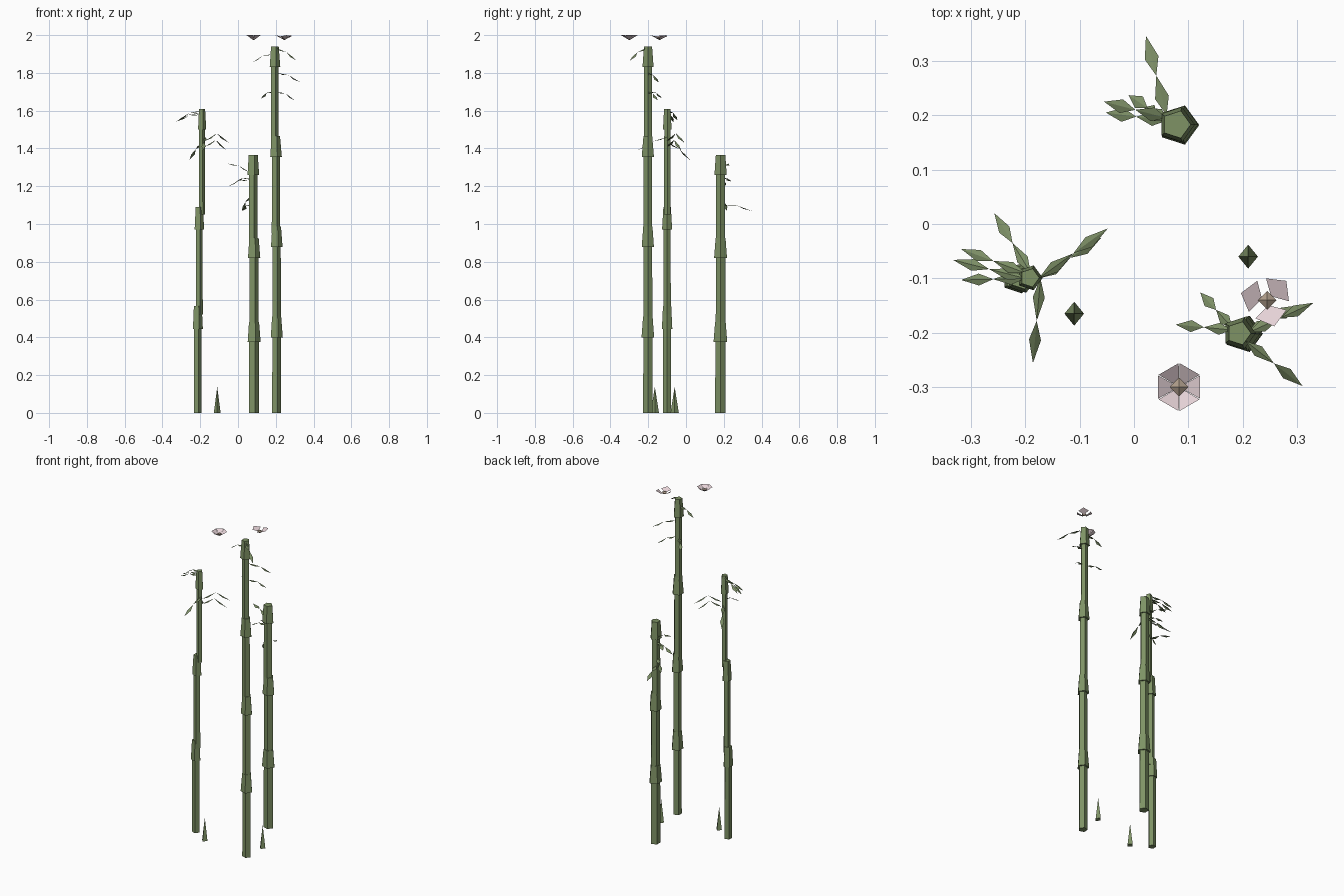
import bpy
from math import sin, cos, pi, radians
from mathutils import Vector


def material(name, rgb):
    m = bpy.data.materials.new(name)
    m.diffuse_color = (*rgb, 1)
    return m


GREEN = material("green", (0.21, 0.29, 0.13))
LEAF = material("leaf_green", (0.20, 0.27, 0.13))
PINK = material("petal_pink", (0.78, 0.64, 0.67))
TAN = material("flower_tan", (0.42, 0.33, 0.25))


def make(name, verts, faces, mat):
    me = bpy.data.meshes.new(name)
    me.from_pydata([tuple(v) for v in verts], [], faces)
    me.materials.append(mat)
    ob = bpy.data.objects.new(name, me)
    bpy.context.collection.objects.link(ob)
    return ob


def ring(x, y, z, r, n):
    return [(x + r * cos(2 * pi * i / n), y + r * sin(2 * pi * i / n), z) for i in range(n)]


def frustum(verts, faces, x, y, z0, z1, r0, r1, n=5):
    b = len(verts)
    verts += ring(x, y, z0, r0, n) + ring(x, y, z1, r1, n)
    faces += [(b + i, b + (i + 1) % n, b + n + (i + 1) % n, b + n + i) for i in range(n)]
    faces += [tuple(b + i for i in reversed(range(n))), tuple(b + n + i for i in range(n))]


# Bamboo stalks: each segment is a five-sided tube with a flared collar at its top
# segment: x, y, bottom z, top z, tube radius, collar radius, collar height
def stalk(name, segments):
    v, f = [], []
    for x, y, z0, z1, r, rc, h in segments:
        frustum(v, f, x, y, z0, z1 - 0.002, r, r * 0.96)
        frustum(v, f, x, y, z1 - h, z1, rc, r * 1.02)
    make(name, v, f, GREEN)


stalk("tall_stalk", [
    (0.202, -0.202, 0.0, 0.51, 0.026, 0.035, 0.11),
    (0.202, -0.202, 0.47, 0.988, 0.025, 0.034, 0.11),
    (0.198, -0.202, 0.95, 1.465, 0.024, 0.034, 0.11),
    (0.193, -0.201, 1.42, 1.94, 0.022, 0.031, 0.11)])
stalk("middle_stalk", [
    (-0.215, -0.100, 0.0, 0.565, 0.0225, 0.029, 0.12),
    (-0.207, -0.100, 0.52, 1.09, 0.0205, 0.028, 0.12),
    (-0.192, -0.099, 1.05, 1.61, 0.0175, 0.024, 0.11)])
stalk("short_stalk", [
    (0.082, 0.182, 0.0, 0.48, 0.029, 0.038, 0.105),
    (0.082, 0.183, 0.44, 0.925, 0.027, 0.036, 0.105),
    (0.078, 0.183, 0.88, 1.365, 0.026, 0.034, 0.105)])


# Leaf sprays: two slim folded diamonds in a row, arching from base over mid to tip
def leaf(name, base, tip, arch=0.02, width=0.011):
    base, tip = Vector(base), Vector(tip)
    mid = (base + tip) / 2 + Vector((0, 0, arch))
    v, f = [], []
    for a, c in ((base, mid), (mid, tip)):
        d = c - a
        side = Vector((-d.y, d.x, 0)).normalized() * width
        m = a + d * 0.45
        up = Vector((0, 0, 0.004))
        b = len(v)
        v += [a, m + side - up, c, m - side - up]
        f += [(b, b + 2, b + 1), (b, b + 3, b + 2)]
    make(name, v, f, LEAF)


LEAVES = {
    "tall_leaf": [
        ((0.205, -0.215, 1.93), (0.31, -0.298, 1.865)),
        ((0.18, -0.195, 1.90), (0.077, -0.185, 1.855)),
        ((0.21, -0.20, 1.80), (0.33, -0.145, 1.75)),
        ((0.21, -0.20, 1.70), (0.30, -0.150, 1.655)),
        ((0.18, -0.19, 1.70), (0.122, -0.126, 1.665))],
    "middle_leaf": [
        ((-0.20, -0.10, 1.59), (-0.333, -0.066, 1.54)),
        ((-0.20, -0.09, 1.60), (-0.318, -0.046, 1.55)),
        ((-0.20, -0.10, 1.58), (-0.318, -0.103, 1.545)),
        ((-0.19, -0.09, 1.43), (-0.257, 0.02, 1.34)),
        ((-0.175, -0.10, 1.44), (-0.048, -0.008, 1.43)),
        ((-0.175, -0.10, 1.41), (-0.060, -0.025, 1.39)),
        ((-0.172, -0.10, 1.46), (-0.186, -0.256, 1.39))],
    "short_leaf": [
        ((0.06, 0.195, 1.275), (-0.055, 0.225, 1.32)),
        ((0.06, 0.19, 1.235), (-0.052, 0.205, 1.20)),
        ((0.06, 0.19, 1.24), (-0.010, 0.237, 1.225)),
        ((0.06, 0.20, 1.10), (0.022, 0.346, 1.07)),
        ((0.06, 0.19, 1.14), (0.02, 0.215, 1.07))],
}
for group, items in LEAVES.items():
    for i, (a, b) in enumerate(items):
        arch = 0.045 if group == "middle_leaf" and i in (4, 5) else 0.012
        leaf(f"{group}_{i + 1}", a, b, arch, 0.013 if group == "short_leaf" else 0.011)


# Young shoots: four-sided spikes
def shoot(name, x, y):
    v = [(x + 0.018, y, 0), (x, y + 0.022, 0), (x - 0.018, y, 0), (x, y - 0.022, 0), (x, y, 0.138)]
    make(name, v, [(0, 1, 4), (1, 2, 4), (2, 3, 4), (3, 0, 4), (3, 2, 1, 0)], GREEN)


shoot("left_shoot", -0.11, -0.165)
shoot("right_shoot", 0.21, -0.06)


# Blossoms: shallow cups of petals around a small eight-faced centre
def blossom(name, x, y, petals, start, half, shape):
    v, f = [], []
    for k in range(petals):
        a = radians(start + 360 * k / petals)
        b = len(v)
        for ang, r, z in shape:
            t = a + radians(half) * ang
            v.append((x + r * cos(t), y + r * sin(t), z))
        f.append(tuple(range(b, b + len(shape))))
    make(name + "_petals", v, f, PINK)
    c = ring(x, y, 1.984, 0.017, 4) + [(x, y, 1.973), (x, y, 1.993)]
    make(name + "_centre", c, [(i, (i + 1) % 4, 5) for i in range(4)]
         + [((i + 1) % 4, i, 4) for i in range(4)], TAN)


blossom("front_blossom", 0.083, -0.30, 6, 0, 29,
        [(-1, 0.010, 1.979), (-1, 0.044, 2.0), (1, 0.044, 2.0), (1, 0.010, 1.979)])
blossom("side_blossom", 0.245, -0.14, 3, 45, 48,
        [(0, 0.010, 1.979), (-1, 0.040, 1.993), (0, 0.050, 2.0), (1, 0.040, 1.993)])
